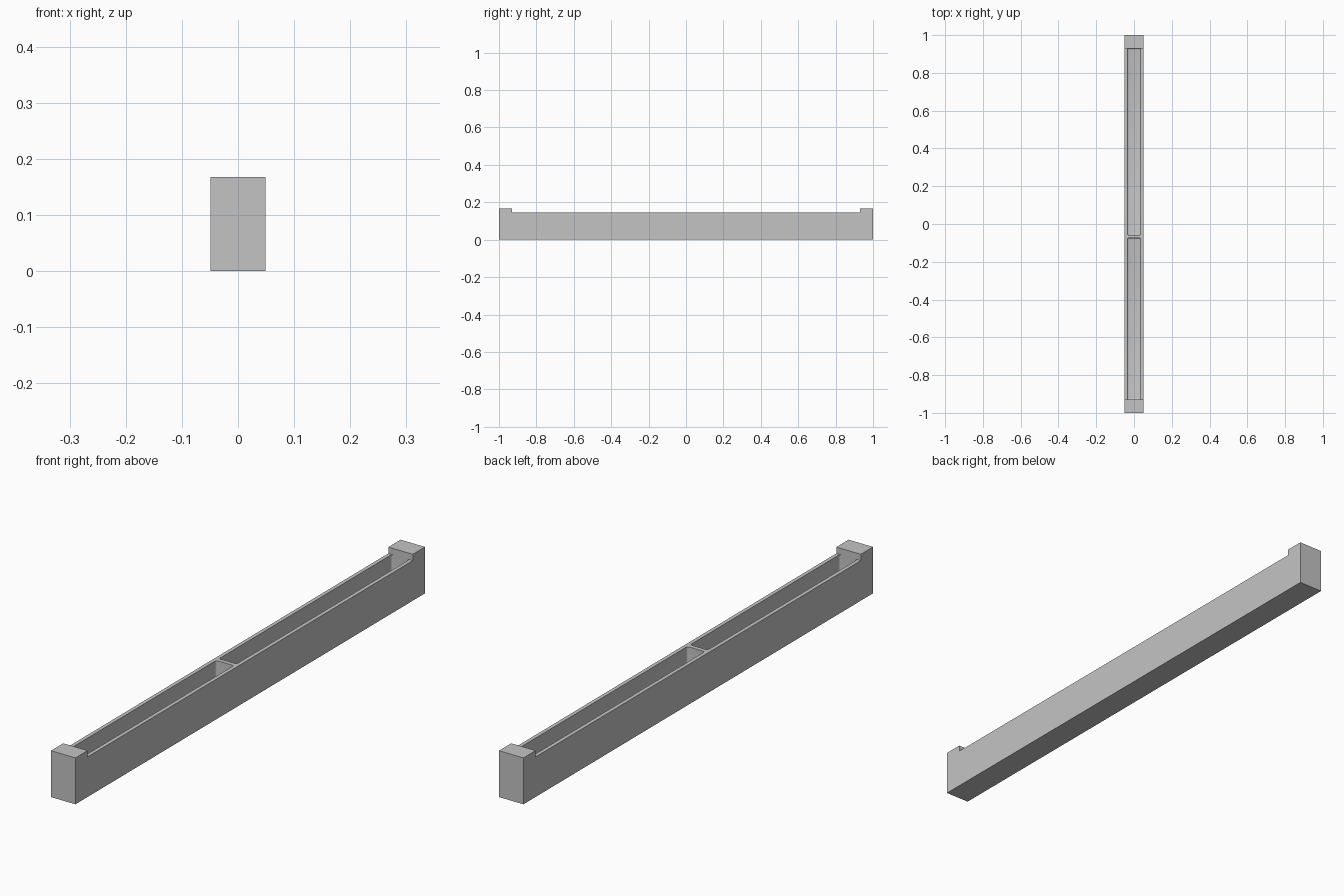
import bpy, bmesh
from mathutils import Vector

cube = bpy.data.objects.get("Cube")
if cube:
    bpy.data.objects.remove(cube, do_unlink=True)

HALF_W, WALL_H, POST_H, POST_Y = 0.049, 0.145, 0.168, 0.93
INNER_W, FLOOR, FILLET = 0.035, 0.015, 0.008

grey = bpy.data.materials.new("plain grey")
grey.use_nodes = True
grey.diffuse_color = (0.55, 0.55, 0.55, 1)
grey.node_tree.nodes["Principled BSDF"].inputs["Base Color"].default_value = (0.55, 0.55, 0.55, 1)


def finish(bm, name):
    bmesh.ops.recalc_face_normals(bm, faces=bm.faces)
    mesh = bpy.data.meshes.new(name)
    bm.to_mesh(mesh)
    bm.free()
    mesh.materials.append(grey)
    obj = bpy.data.objects.new(name, mesh)
    bpy.context.collection.objects.link(obj)
    return obj


def pocket(name, y0, y1):
    """Rounded block used to hollow out one compartment."""
    bm = bmesh.new()
    bmesh.ops.create_cube(bm, size=1)
    top = WALL_H + 0.05
    for v in bm.verts:
        v.co = Vector((v.co.x * 2 * INNER_W,
                       y1 if v.co.y > 0 else y0,
                       top if v.co.z > 0 else FLOOR))
    edges = [e for e in bm.edges if min(v.co.z for v in e.verts) < top]
    bmesh.ops.bevel(bm, geom=edges, offset=FILLET, segments=4, profile=0.5, affect='EDGES')
    obj = finish(bm, name)
    obj.hide_render = True
    return obj


# Beam with a raised block at each end, from its side profile
half = [(1, 0), (1, POST_H), (POST_Y, POST_H), (POST_Y, WALL_H)]
profile = half + [(-y, z) for y, z in reversed(half)]
bm = bmesh.new()
face = bm.faces.new([bm.verts.new((-HALF_W, y, z)) for y, z in profile])
side = bmesh.ops.extrude_face_region(bm, geom=[face])
bmesh.ops.translate(bm, vec=(2 * HALF_W, 0, 0),
                    verts=[g for g in side["geom"] if isinstance(g, bmesh.types.BMVert)])
trough = finish(bm, "trough")

# Two open compartments, leaving the divider between them
bpy.context.view_layer.objects.active = trough
trough.select_set(True)
for name, y0, y1 in (("front_pocket", -POST_Y, -0.074), ("back_pocket", -0.058, POST_Y)):
    cutter = pocket(name, y0, y1)
    mod = trough.modifiers.new(name, 'BOOLEAN')
    mod.operation, mod.solver, mod.object = 'DIFFERENCE', 'EXACT', cutter
    bpy.ops.object.modifier_apply(modifier=mod.name)
    bpy.data.objects.remove(cutter, do_unlink=True)

bpy.ops.object.shade_smooth_by_angle(angle=0.6)
